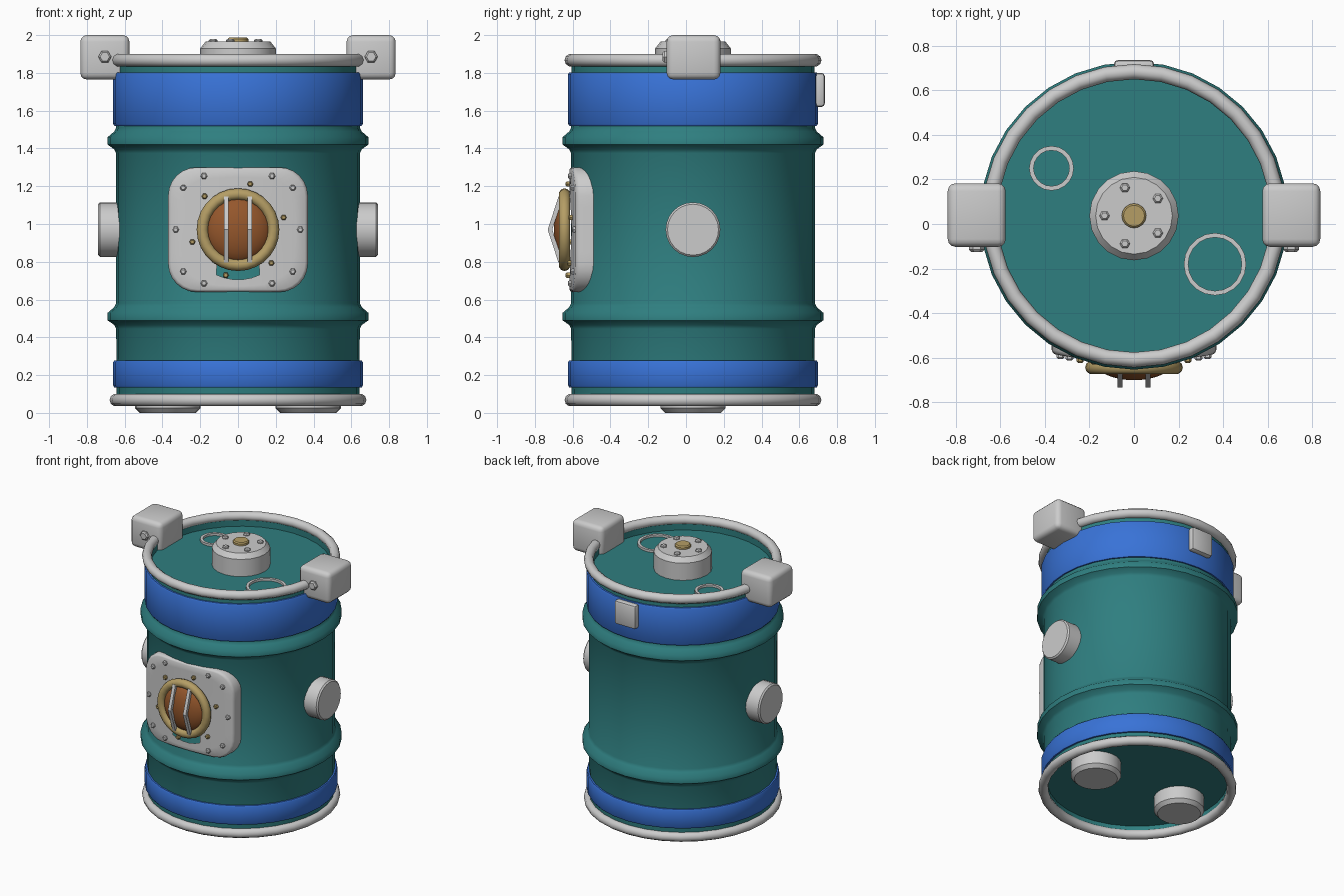
import bpy, bmesh
from math import pi, sin, cos, radians, sqrt
from mathutils import Matrix, Vector

if "Cube" in bpy.data.objects:
    bpy.data.objects.remove(bpy.data.objects["Cube"])

CY = 0.037   # drum axis in y


def material(name, rgb):
    m = bpy.data.materials.new(name)
    m.diffuse_color = (*rgb, 1)
    m.use_nodes = True
    m.node_tree.nodes["Principled BSDF"].inputs["Base Color"].default_value = m.diffuse_color
    return m


TEAL = material("teal_paint", (0.028, 0.21, 0.215))
BLUE = material("blue_paint", (0.04, 0.17, 0.68))
BRASS = material("brass", (0.46, 0.34, 0.13))
AMBER = material("amber_glass", (0.30, 0.095, 0.025))


def finish(name, bm, mat=None, angle=35):
    bmesh.ops.remove_doubles(bm, verts=bm.verts, dist=1e-5)
    bmesh.ops.recalc_face_normals(bm, faces=bm.faces)
    me = bpy.data.meshes.new(name)
    bm.to_mesh(me)
    bm.free()
    ob = bpy.data.objects.new(name, me)
    bpy.context.collection.objects.link(ob)
    if mat:
        me.materials.append(mat)
    me.shade_smooth()
    me.set_sharp_from_angle(angle=radians(angle))
    return ob


def lathe(name, profile, loc=(0, CY, 0), axis=(0, 0, 1), segs=32, mat=None, angle=35):
    """Spin (radius, height) points round an axis placed at loc."""
    M = Matrix.Translation(loc) @ Vector((0, 0, 1)).rotation_difference(Vector(axis)).to_matrix().to_4x4()
    bm = bmesh.new()
    rows = [[bm.verts.new(M @ Vector((r * cos(2 * pi * i / segs), r * sin(2 * pi * i / segs), h)))
             for i in range(segs)] for r, h in profile]
    for a, b in zip(rows, rows[1:]):
        for i in range(segs):
            j = (i + 1) % segs
            bm.faces.new((a[i], a[j], b[j], b[i]))
    return finish(name, bm, mat, angle)


def ring(name, major, minor, loc, axis=(0, 0, 1), segs=32, mat=None, n=10):
    prof = [(major + minor * cos(2 * pi * k / n), minor * sin(2 * pi * k / n)) for k in range(n + 1)]
    return lathe(name, prof, loc, axis, segs, mat, 60)


def knob(name, r, h, bevel, loc, axis, segs=24, mat=None):
    return lathe(name, [(0, 0), (r, 0), (r, h - bevel), (r - bevel, h), (0, h)], loc, axis, segs, mat, 30)


def box(name, loc, size, bevel, segs=3):
    bm = bmesh.new()
    bmesh.ops.create_cube(bm, size=1)
    bmesh.ops.scale(bm, vec=size, verts=bm.verts)
    bmesh.ops.bevel(bm, geom=bm.edges[:], offset=bevel, segments=segs, profile=0.5, affect='EDGES')
    bmesh.ops.translate(bm, vec=loc, verts=bm.verts)
    return finish(name, bm)


# drum shell with two rolled ribs and recessed ends
def rib(z):
    return [(.645, z - .065), (.655, z - .045), (.69, z - .02), (.69, z + .02), (.655, z + .05), (.645, z + .07)]


lathe("drum_body", [(0, .12), (.62, .12), (.62, .07), (.642, .07)] + rib(.51) + rib(1.44)
      + [(.642, 1.86), (.62, 1.86), (.62, 1.80), (0, 1.80)], mat=TEAL, angle=50)

# painted bands
for name, z0, z1 in (("lower_band", .135, .278), ("upper_band", 1.52, 1.803)):
    lathe(name, [(.63, z0), (.655, z0), (.661, z0 + .01), (.661, z1 - .01), (.655, z1), (.63, z1), (.63, z0)], mat=BLUE)

# end rims
ring("top_rim", .646, .034, (0, CY, 1.867))
ring("bottom_rim", .646, .034, (0, CY, .068))

# lid fittings
lathe("lid_hub", [(0, 1.79), (.2, 1.79), (.2, 1.93), (.172, 1.965), (0, 1.965)], segs=20, angle=25)
knob("hub_cap", .055, .03, .008, (0, CY, 1.957), (0, 0, 1), 16, BRASS)
for k in range(5):
    a = pi + k * 2 * pi / 5
    knob("hub_bolt", .023, .02, .008, (.132 * cos(a), CY + .132 * sin(a), 1.96), (0, 0, 1), 6)
for x, y, r in ((-.37, .25, .1), (.363, -.18, .14)):
    lathe("lid_port_ring", [(r - .02, 0), (r, 0), (r, .022), (r - .02, .022), (r - .02, 0)], (x, y, 1.795), segs=20)

# mirrored parts: clamp blocks, side plugs, feet
for s in (-1, 1):
    box("rim_clamp", (s * .705, .04, 1.8825), (.26, .285, .235), .035)
    knob("clamp_bolt", .035, .025, .01, (s * .705, -.10, 1.885), (0, -1, 0), 6)
    knob("side_plug", .145, .14, .01, (s * .60, CY, .97), (s, 0, 0))
    knob("foot", .173, .13, .025, (s * .372, CY, .13), (0, 0, -1))

# back catch
box("back_catch", (0, .708, 1.71), (.18, .054, .18), .018, 2)


# curved window plate, with a gap below the window where the drum shows
def plate_y(x):
    return -.618 + .037 * (x / .37) ** 2


outline = []
for cx, cz, a0 in ((.22, .18, 0), (-.22, .18, 90), (-.22, -.18, 180), (.22, -.18, 270)):
    for k in range(7):
        a = radians(a0 + 15 * k)
        outline.append(Vector((cx + .15 * cos(a), cz + .15 * sin(a))))
dense = []
for p, q in zip(outline, outline[1:] + outline[:1]):
    n = max(1, round((q - p).length / .06))
    dense += [p.lerp(q, i / n) for i in range(n)]
bm = bmesh.new()
rows = []
back = []
for p in dense:
    back.append((p.x, CY - sqrt(.64 ** 2 - p.x ** 2), p.y))
rows.append(back)
rows.append([(p.x, plate_y(p.x) + .018, p.y) for p in dense])
rows.append([(p.x * .985, plate_y(p.x) + .005, p.y * .985) for p in dense])
rows.append([(p.x * .96, plate_y(p.x * .96), p.y * .96) for p in dense])
for t in (.33, .67, 1):
    row = []
    for p in dense:
        d = p.normalized()
        r = .265 if d.y < -.84 else .2
        q = (p * .96).lerp(d * r, t)
        row.append((q.x, plate_y(q.x), q.y))
    rows.append(row)
rows = [[bm.verts.new((x, y, z + .97)) for x, y, z in row] for row in rows]
for a, b in zip(rows, rows[1:]):
    for i in range(len(a)):
        j = (i + 1) % len(a)
        bm.faces.new((a[i], a[j], b[j], b[i]))
finish("window_plate", bm, None, 40)

# plate bolts
for x, z in ((.18, .284), (.29, .222), (.33, 0), (.29, -.222), (.18, -.284)):
    for s in (-1, 1):
        knob("plate_bolt", .018, .02, .007, (s * x, plate_y(x) + .004, .97 + z), (0, -1, 0), 6)
for k in range(6):
    a = radians(15 + 60 * k)
    x = .25 * cos(a)
    knob("brass_bolt", .016, .026, .006, (x, plate_y(x) + .006, .97 + .25 * sin(a)), (0, -1, 0), 6, BRASS)

# porthole: brass ring, amber dome, bent guard bars
ring("porthole_ring", .188, .031, (0, -.643, .97), (0, -1, 0), 28, BRASS)
lathe("porthole_glass", [(.178 * cos(k * pi / 16), .085 * sin(k * pi / 16)) for k in range(9)],
      (0, -.615, .97), (0, -1, 0), 28, AMBER)
for s in (-1, 1):
    bm = bmesh.new()
    w = .012
    secs = [[bm.verts.new((s * .063 + dx * w, y + dy * w, z)) for dx, dy in ((-1, -1), (1, -1), (1, 1), (-1, 1))]
            for y, z in ((-.663, .795), (-.72, .97), (-.663, 1.145))]
    for a, b in zip(secs, secs[1:]):
        for i in range(4):
            bm.faces.new((a[i], a[(i + 1) % 4], b[(i + 1) % 4], b[i]))
    bm.faces.new(secs[0])
    bm.faces.new(secs[-1])
    finish("guard_bar", bm, None, 15)
